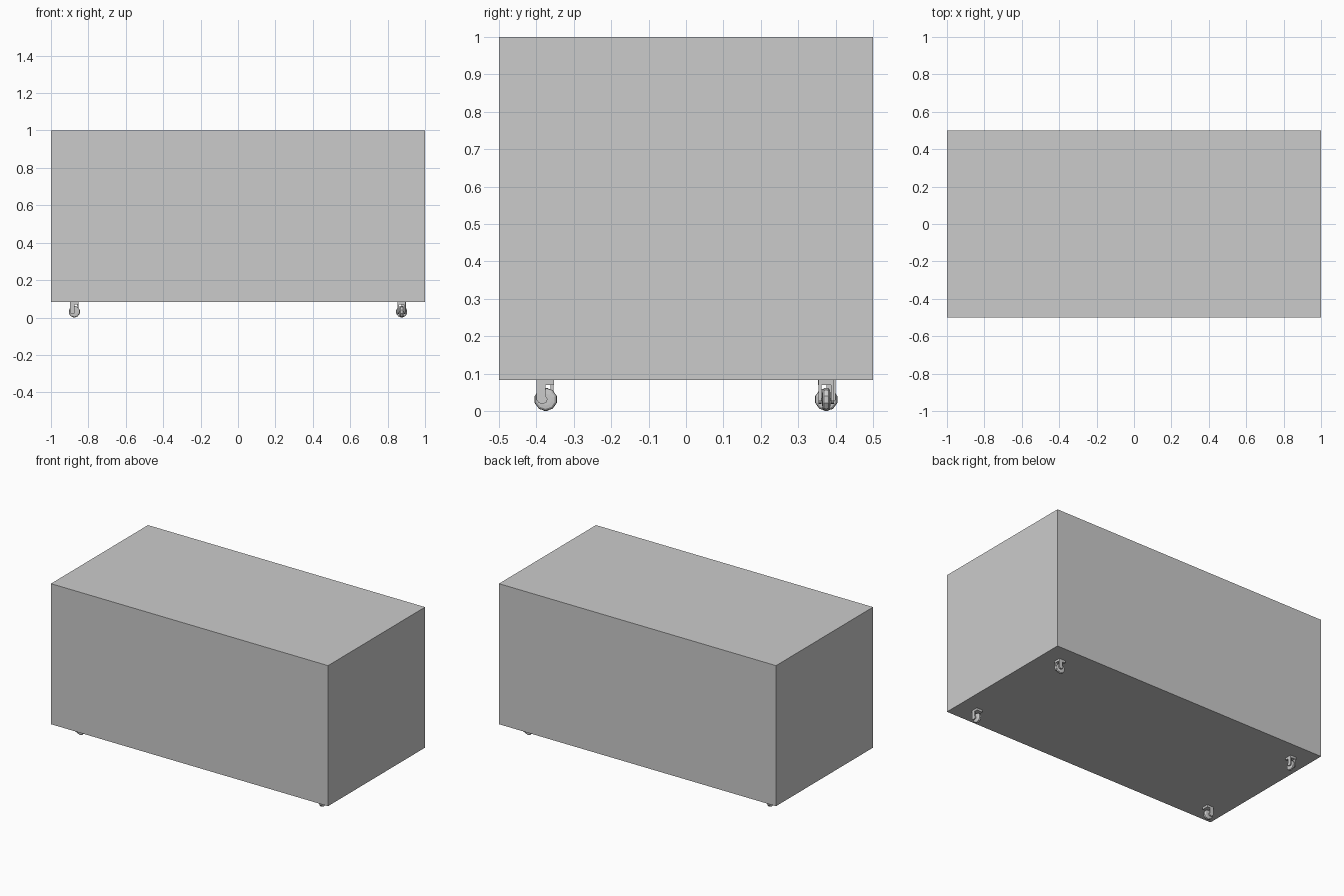
import bpy, bmesh, math
from mathutils import Matrix

if "Cube" in bpy.data.objects:
    bpy.data.objects.remove(bpy.data.objects["Cube"])

BOTTOM = 0.083   # underside of the body


def finish(bm, name, matrix=Matrix()):
    bmesh.ops.recalc_face_normals(bm, faces=bm.faces)
    me = bpy.data.meshes.new(name)
    bm.to_mesh(me)
    bm.free()
    ob = bpy.data.objects.new(name, me)
    bpy.context.collection.objects.link(ob)
    ob.matrix_world = matrix
    return ob


def box(name, size, centre, matrix=Matrix()):
    bm = bmesh.new()
    bmesh.ops.create_cube(bm, size=1)
    bmesh.ops.scale(bm, vec=size, verts=bm.verts)
    bmesh.ops.translate(bm, vec=centre, verts=bm.verts)
    return finish(bm, name, matrix)


def plate(name, profile, x0, x1, matrix):
    # (y, z) outline extruded along x
    bm = bmesh.new()
    face = bm.faces.new([bm.verts.new((x0, y, z)) for y, z in profile])
    new = bmesh.ops.extrude_face_region(bm, geom=[face])["geom"]
    bmesh.ops.translate(bm, vec=(x1 - x0, 0, 0),
                        verts=[v for v in new if isinstance(v, bmesh.types.BMVert)])
    return finish(bm, name, matrix)


def wheel(name, profile, centre, sides, matrix):
    # (x, radius) section spun about the x axle
    bm = bmesh.new()
    rings = []
    for i in range(sides):
        a = 2 * math.pi * i / sides
        rings.append([bm.verts.new((x, centre[0] + r * math.sin(a), centre[1] - r * math.cos(a)))
                      for x, r in profile])
    for i in range(sides):
        a, b = rings[i], rings[(i + 1) % sides]
        for j in range(len(profile) - 1):
            bm.faces.new((a[j], a[j + 1], b[j + 1], b[j]))
    bm.faces.new([r[0] for r in rings])
    bm.faces.new([r[-1] for r in rings])
    return finish(bm, name, matrix)


# Main body
box("body", (2, 1, 1 - BOTTOM), (0, 0, (1 + BOTTOM) / 2))

# Casters: diagonal pairs share an orientation
AXLE = (0.0, 0.031)
TREAD = [(-0.011, 0.016), (-0.010, 0.025), (-0.006, 0.030), (0, 0.031),
         (0.006, 0.030), (0.010, 0.025), (0.011, 0.016)]
ARM = [(-0.024, BOTTOM), (-0.024, 0.030), (-0.019, 0.022), (-0.008, 0.019),
       (0.002, 0.023), (0.005, 0.032), (0.000, 0.040), (0.000, BOTTOM)]

for label, x, y, turn in (("front_right", 0.875, -0.375, 0), ("front_left", -0.875, -0.375, -90),
                          ("back_left", -0.875, 0.375, 180), ("back_right", 0.875, 0.375, 90)):
    m = Matrix.Translation((x, y, 0)) @ Matrix.Rotation(math.radians(turn), 4, 'Z')
    wheel(label + "_wheel", TREAD, AXLE, 10, m)
    for side, x0, x1 in (("outer", 0.013, 0.021), ("inner", -0.021, -0.013)):
        plate(f"{label}_fork_{side}", ARM, x0, x1, m)
    box(label + "_fork_top", (0.042, 0.046, 0.014), (0, -0.001, BOTTOM - 0.007), m)
    box(label + "_axle", (0.040, 0.007, 0.007), (0, *AXLE), m)
